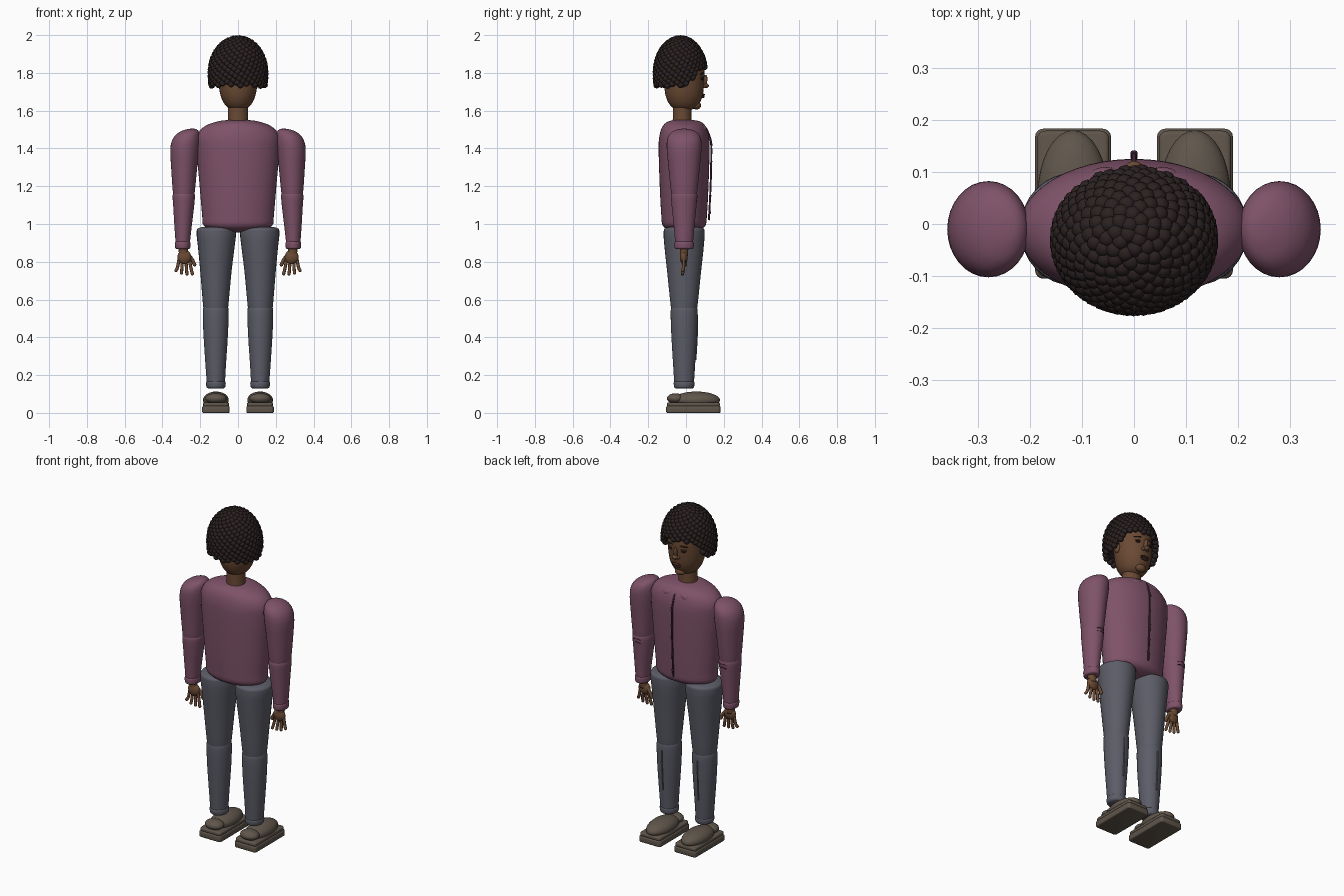
import bpy, bmesh, math
from mathutils import Vector, Matrix, Euler

cube = bpy.data.objects.get("Cube")
if cube:
    bpy.data.objects.remove(cube, do_unlink=True)


def material(name, rgb):
    m = bpy.data.materials.new(name)
    m.use_nodes = True
    m.diffuse_color = (*rgb, 1)
    m.node_tree.nodes["Principled BSDF"].inputs["Base Color"].default_value = (*rgb, 1)
    return m


SHIRT = material("plum shirt", (0.21, 0.085, 0.14))
SEAM = material("dark seam", (0.06, 0.02, 0.035))
PANTS = material("slate trousers", (0.105, 0.108, 0.135))
SHOE = material("taupe shoe", (0.115, 0.092, 0.07))
SKIN = material("brown skin", (0.145, 0.068, 0.034))
HAIR = material("black brown hair", (0.024, 0.015, 0.015))
DARK = material("dark eyes", (0.012, 0.008, 0.007))
LIPS = material("lips", (0.07, 0.025, 0.02))


def finish(bm, name, mat):
    bmesh.ops.recalc_face_normals(bm, faces=bm.faces)
    me = bpy.data.meshes.new(name)
    bm.to_mesh(me)
    bm.free()
    me.materials.append(mat)
    me.shade_smooth()
    ob = bpy.data.objects.new(name, me)
    bpy.context.collection.objects.link(ob)
    return ob


def spline(pts, steps=4):
    """Catmull-Rom samples through tuples of any length."""
    p = [Vector(q) for q in pts]
    out = []
    for i in range(len(p) - 1):
        a, b, c, d = p[max(i - 1, 0)], p[i], p[i + 1], p[min(i + 2, len(p) - 1)]
        for k in range(steps):
            t = k / steps
            out.append(b + (c - a) * (t / 2) + (a * 2 - b * 5 + c * 4 - d) * (t * t / 2)
                       + (b * 3 - a - c * 3 + d) * (t ** 3 / 2))
    return out + [p[-1]]


def loft(name, mat, rings, cy=-0.01, side=1, n=32):
    """Elliptical body through rings of (z, centre x, radius x, radius y)."""
    bm = bmesh.new()
    loops = []
    for z, cx, rx, ry in spline(rings):
        rx, ry = max(rx, 0.002), max(ry, 0.002)
        loops.append([bm.verts.new((side * (cx + rx * math.cos(a)), cy + ry * math.sin(a), z))
                      for a in (math.tau * i / n for i in range(n))])
    for lo, hi in zip(loops, loops[1:]):
        for i in range(n):
            j = (i + 1) % n
            bm.faces.new((lo[i], lo[j], hi[j], hi[i]))
    bm.faces.new(loops[0])
    bm.faces.new(loops[-1])
    return finish(bm, name, mat)


def blob(name, mat, loc, radii, rot=(0, 0, 0), segs=24):
    bm = bmesh.new()
    bmesh.ops.create_uvsphere(bm, u_segments=segs, v_segments=segs // 2, radius=1)
    bm.transform(Matrix.LocRotScale(Vector(loc), Euler(rot), Vector(radii)))
    return finish(bm, name, mat)


def slab(name, mat, loc, size, corner, edge):
    """Box with rounded upright corners and softened rims."""
    bm = bmesh.new()
    bmesh.ops.create_cube(bm, size=1)
    bm.transform(Matrix.LocRotScale(Vector(loc), None, Vector(size)))
    upright = [e for e in bm.edges if abs(e.verts[0].co.z - e.verts[1].co.z) > 1e-4]
    bmesh.ops.bevel(bm, geom=upright, offset=corner, segments=4, affect='EDGES', profile=0.5)
    rims = [e for e in bm.edges if abs(e.verts[0].co.z - e.verts[1].co.z) < 1e-4
            and e.calc_face_angle(0) > 1]
    bmesh.ops.bevel(bm, geom=rims, offset=edge, segments=3, affect='EDGES', profile=0.5)
    return finish(bm, name, mat)


def tube(name, mat, pts, r):
    cu = bpy.data.curves.new(name, 'CURVE')
    cu.dimensions = '3D'
    cu.bevel_depth, cu.bevel_resolution, cu.use_fill_caps = r, 2, True
    sp = cu.splines.new('POLY')
    path = spline(pts)
    sp.points.add(len(path) - 1)
    for p, q in zip(sp.points, path):
        p.co = (*q, 1)
    cu.materials.append(mat)
    ob = bpy.data.objects.new(name, cu)
    bpy.context.collection.objects.link(ob)
    return ob


# Torso and neck
loft("torso", SHIRT, [(0.955, 0, 0, 0), (0.965, 0, 0.11, 0.07), (0.99, 0, 0.18, 0.112),
                      (1.05, 0, 0.19, 0.121), (1.2, 0, 0.203, 0.129), (1.4, 0, 0.22, 0.135),
                      (1.47, 0, 0.216, 0.13), (1.515, 0, 0.18, 0.115), (1.54, 0, 0.12, 0.09),
                      (1.55, 0, 0.06, 0.05), (1.551, 0, 0, 0)], n=48)
loft("neck", SKIN, [(1.5, 0, 0.056, 0.052), (1.56, 0, 0.053, 0.05), (1.65, 0, 0.054, 0.05)], cy=-0.02)

# Shirt placket, buttons and collar flaps
tube("placket", SEAM, [(0, 0.105, 1.51), (0, 0.126, 1.46), (0, 0.134, 1.4),
                       (0, 0.13, 1.2), (0, 0.121, 1.02)], 0.005)
for i in range(5):
    z = 1.06 + 0.09 * i
    blob("button", SEAM, (0, 0.128 + 0.024 * (z - 1.06), z), (0.007, 0.005, 0.007), segs=12)

# Head and face
loft("head", SKIN, [(1.6, 0, 0, 0), (1.605, 0, 0.035, 0.04), (1.63, 0, 0.068, 0.075),
                    (1.68, 0, 0.092, 0.098), (1.75, 0, 0.103, 0.106), (1.83, 0, 0.104, 0.106),
                    (1.9, 0, 0.08, 0.085), (1.94, 0, 0, 0)], cy=-0.01)
blob("nose_bridge", SKIN, (0, 0.098, 1.755), (0.011, 0.014, 0.035), (-0.2, 0, 0))
blob("nose_tip", SKIN, (0, 0.105, 1.732), (0.017, 0.016, 0.013))
blob("upper_lip", LIPS, (0, 0.091, 1.684), (0.028, 0.01, 0.006))
blob("lower_lip", LIPS, (0, 0.088, 1.673), (0.025, 0.011, 0.007))
blob("chin", SKIN, (0, 0.055, 1.628), (0.032, 0.025, 0.022))

# Hair cap and its spiral of curls
HC, HR = Vector((0, -0.03, 1.8)), Vector((0.145, 0.13, 0.183))


def hairline(y):
    t = min(max((y - 0.0) / 0.075, 0), 1)
    return 1.733 + 0.095 * t * t * (3 - 2 * t)


bm = bmesh.new()
bmesh.ops.create_uvsphere(bm, u_segments=48, v_segments=32, radius=1)
for v in bm.verts:
    v.co = HC + v.co * 0.97 * HR
low = [v for v in bm.verts if v.co.z < hairline(v.co.y)]
bmesh.ops.delete(bm, geom=low, context='VERTS')
finish(bm, "hair_cap", HAIR)

bm = bmesh.new()
count = 560
for i in range(count):
    u = 1 - 2 * (i + 0.5) / count
    a = i * math.pi * (3 - math.sqrt(5))
    r = math.sqrt(1 - u * u)
    if u < 0:  # sides hang nearly straight below the widest level
        r = r ** 0.4
    p = HC + Vector((r * math.cos(a) * HR.x, r * math.sin(a) * HR.y, u * HR.z))
    if p.z > hairline(p.y):
        bmesh.ops.create_icosphere(bm, subdivisions=2, radius=0.0175, matrix=Matrix.Translation(p))
finish(bm, "hair_curls", HAIR)

# Paired parts
for s, tag in ((1, "left"), (-1, "right")):
    # Face details
    blob(tag + "_eye", DARK, (s * 0.042, 0.082, 1.768), (0.017, 0.01, 0.008), (0, 0, -s * 0.4))
    blob(tag + "_eyelid", SKIN, (s * 0.042, 0.081, 1.777), (0.02, 0.011, 0.005), (0, 0, -s * 0.4))
    blob(tag + "_eyebrow", HAIR, (s * 0.043, 0.084, 1.797), (0.025, 0.008, 0.005), (0, s * 0.12, -s * 0.4))
    blob(tag + "_nostril", SKIN, (s * 0.014, 0.095, 1.728), (0.01, 0.012, 0.009))
    blob(tag + "_ear", SKIN, (s * 0.104, -0.02, 1.755), (0.012, 0.022, 0.033))
    blob(tag + "_collar", SHIRT, (s * 0.055, 0.088, 1.503), (0.036, 0.022, 0.02), (-0.7, s * 0.3, 0))

    # Arms
    loft(tag + "_upper_arm", SHIRT, [(1.145, 0.287, 0.05, 0.06), (1.16, 0.287, 0.057, 0.068),
                                     (1.3, 0.285, 0.069, 0.083), (1.4, 0.281, 0.077, 0.092),
                                     (1.455, 0.272, 0.071, 0.088), (1.487, 0.258, 0.052, 0.066),
                                     (1.502, 0.245, 0.024, 0.03), (1.505, 0.24, 0, 0)], side=s)
    loft(tag + "_forearm", SHIRT, [(0.88, 0.293, 0.036, 0.045), (0.98, 0.291, 0.045, 0.054),
                                   (1.08, 0.288, 0.054, 0.064), (1.15, 0.287, 0.059, 0.07),
                                   (1.17, 0.287, 0.05, 0.06)], side=s)
    loft(tag + "_sleeve_cuff", SHIRT, [(0.868, 0.293, 0.034, 0.044), (0.875, 0.293, 0.04, 0.05),
                                       (0.9, 0.293, 0.041, 0.051), (0.908, 0.293, 0.036, 0.046)], side=s)
    for k in range(2):
        tube(tag + "_elbow_crease", SEAM, [(s * 0.265, 0.056, 1.12 + 0.02 * k), (s * 0.287, 0.0595, 1.126 + 0.02 * k),
                                           (s * 0.308, 0.055, 1.12 + 0.02 * k)], 0.002)

    # Hands
    loft(tag + "_wrist", SKIN, [(0.83, 0.288, 0.024, 0.02), (0.88, 0.291, 0.025, 0.023)], side=s)
    blob(tag + "_palm", SKIN, (s * 0.284, -0.012, 0.825), (0.037, 0.021, 0.038))
    for k in range(4):
        x, spread = 0.258 + 0.018 * k, (k - 1.5) * 0.011
        length = 0.728 + (0, 0, 0.004, 0.018)[k]
        tube(tag + "_finger", SKIN, [(s * x, -0.012, 0.815), (s * (x + spread * 0.5), -0.013, 0.77),
                                     (s * (x + spread), -0.018, length + 0.008)], 0.0085)
        blob(tag + "_fingertip", SKIN, (s * (x + spread), -0.018, length + 0.008), (0.0087,) * 3, segs=12)
    tube(tag + "_thumb", SKIN, [(s * 0.268, -0.008, 0.84), (s * 0.245, -0.005, 0.815),
                                (s * 0.23, -0.004, 0.785)], 0.0095)
    blob(tag + "_thumb_tip", SKIN, (s * 0.23, -0.004, 0.785), (0.0097,) * 3, segs=12)

    # Legs
    loft(tag + "_thigh", PANTS, [(0.545, 0.118, 0.06, 0.062), (0.56, 0.118, 0.066, 0.07),
                                 (0.75, 0.117, 0.083, 0.09), (0.88, 0.115, 0.097, 0.104),
                                 (0.95, 0.115, 0.104, 0.108), (0.98, 0.115, 0.09, 0.095),
                                 (0.99, 0.115, 0, 0)], side=s)
    loft(tag + "_shin", PANTS, [(0.14, 0.117, 0.047, 0.051), (0.25, 0.118, 0.054, 0.058),
                                (0.42, 0.118, 0.065, 0.068), (0.54, 0.118, 0.068, 0.071),
                                (0.565, 0.118, 0.06, 0.063)], side=s)
    loft(tag + "_trouser_cuff", PANTS, [(0.13, 0.117, 0.042, 0.046), (0.138, 0.117, 0.05, 0.053),
                                        (0.16, 0.117, 0.052, 0.055), (0.168, 0.117, 0.046, 0.049)], side=s)
    tube(tag + "_trouser_crease", PANTS, [(s * 0.118, 0.06, 0.52), (s * 0.118, 0.059, 0.42),
                                          (s * 0.118, 0.051, 0.28)], 0.004)

    # Shoes
    slab(tag + "_sole", SHOE, (s * 0.117, 0.039, 0.018), (0.146, 0.288, 0.036), 0.016, 0.007)
    slab(tag + "_midsole", SHOE, (s * 0.117, 0.039, 0.045), (0.138, 0.28, 0.022), 0.016, 0.007)
    blob(tag + "_shoe_upper", SHOE, (s * 0.117, 0.055, 0.068), (0.068, 0.125, 0.045), segs=32)
    blob(tag + "_shoe_heel", SHOE, (s * 0.117, -0.055, 0.076), (0.056, 0.046, 0.028))
